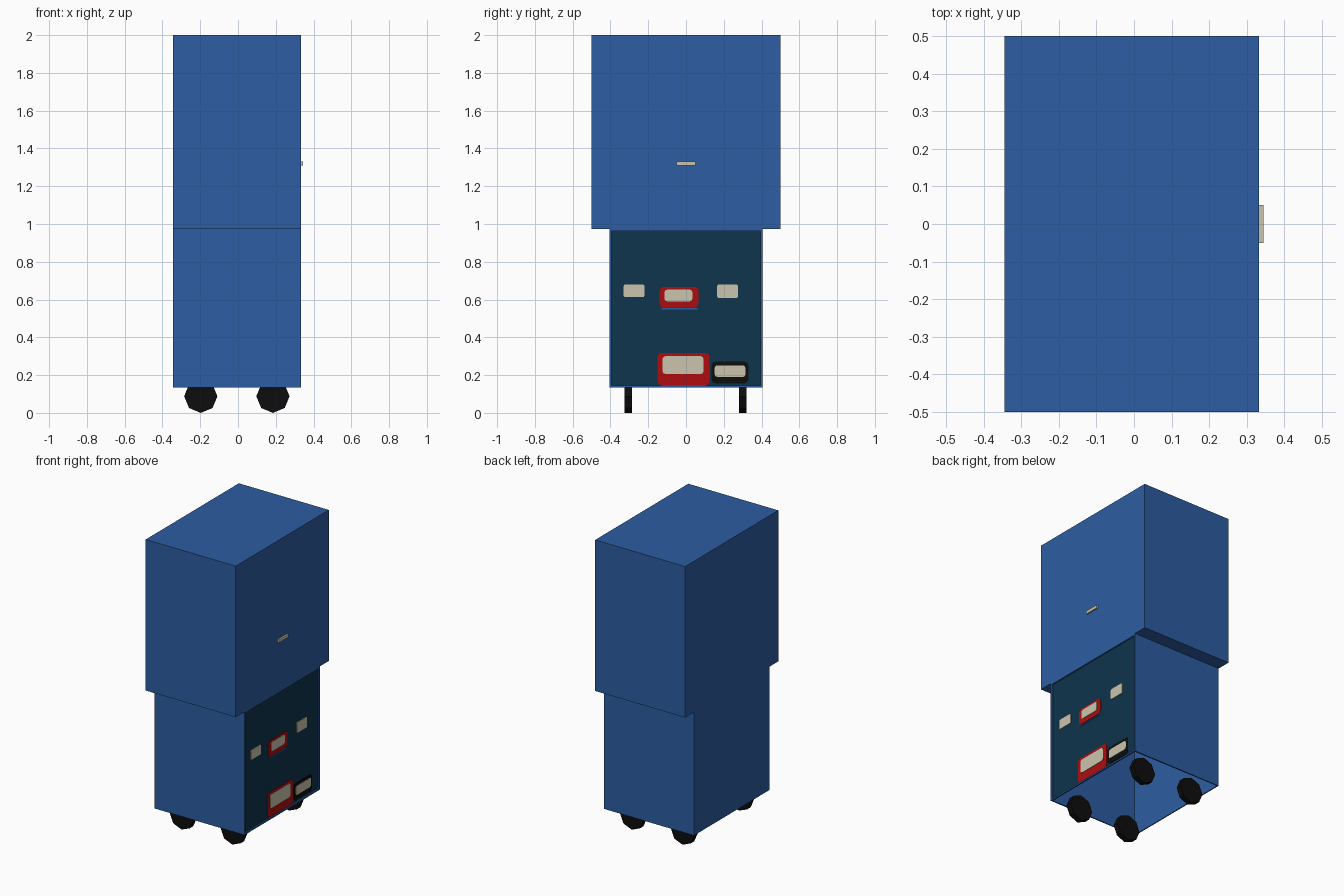
import bpy
import bmesh
import math
from mathutils import Vector

old = bpy.data.objects.get("Cube")
if old:
    bpy.data.objects.remove(old, do_unlink=True)


def material(name, rgb):
    m = bpy.data.materials.new(name)
    m.use_nodes = True
    color = (*rgb, 1)
    m.diffuse_color = color
    m.node_tree.nodes["Principled BSDF"].inputs["Base Color"].default_value = color
    return m


blue = material("cabinet blue", (0.026, 0.109, 0.36))
teal = material("dark teal", (0.0045, 0.035, 0.075))
cream = material("cream", (0.6, 0.56, 0.42))
red = material("red", (0.42, 0.004, 0.005))
black = material("black", (0.004, 0.004, 0.004))


def box(name, lo, hi, mat, corner=0, open_sides=()):
    """Box between two corners; corner rounds the edges running along x."""
    lo, hi = Vector(lo), Vector(hi)
    bm = bmesh.new()
    bmesh.ops.create_cube(bm, size=1)
    for v in bm.verts:
        v.co = (lo + hi) / 2 + v.co * (hi - lo)
    if corner:
        along_x = [e for e in bm.edges if abs(e.verts[0].co.x - e.verts[1].co.x) > 1e-5]
        bmesh.ops.bevel(bm, geom=along_x, offset=corner, segments=2, profile=0.5, affect="EDGES")
    bm.normal_update()
    gone = [f for f in bm.faces if any(f.normal.dot(Vector(d)) > 0.9 for d in open_sides)]
    bmesh.ops.delete(bm, geom=gone, context="FACES")
    mesh = bpy.data.meshes.new(name)
    bm.to_mesh(mesh)
    bm.free()
    mesh.materials.append(mat)
    obj = bpy.data.objects.new(name, mesh)
    bpy.context.collection.objects.link(obj)
    return obj


BACK, FACE = -0.344, 0.333
BASE, SPLIT = 0.135, 0.973
RIM = 0.01

# Upper cabinet and its handle
box("upper_cabinet", (BACK, -0.5, SPLIT), (FACE, 0.5, 2), blue)
box("handle", (FACE, -0.05, 1.31), (FACE + 0.011, 0.05, 1.33), cream)

# Lower cabinet: thin walls, open underneath and at the display side
walls = box("lower_cabinet_walls", (BACK, -0.405, BASE), (FACE, 0.405, SPLIT), blue,
            open_sides=((1, 0, 0), (0, 0, 1), (0, 0, -1)))
shell = walls.modifiers.new("thickness", "SOLIDIFY")
shell.thickness = RIM
shell.offset = -1
for name, z in (("bottom_rim", BASE), ("top_rim", SPLIT - RIM)):
    box(name, (FACE - RIM, -0.4, z), (FACE, 0.4, z + RIM), blue)

# Recessed display panel
PANEL = FACE - 0.009
box("display_panel", (PANEL - 0.005, -0.396, BASE + RIM), (PANEL, 0.396, SPLIT - RIM), teal)

# Plates on the panel: name, y range, z range, colour, layer, corner radius
plates = [
    ("right_small_window", -0.33, -0.22, 0.613, 0.68, cream, 1, 0.008),
    ("left_small_window", 0.165, 0.275, 0.608, 0.68, cream, 1, 0.008),
    ("middle_frame", -0.14, 0.066, 0.558, 0.667, red, 1, 0.02),
    ("middle_window", -0.114, 0.034, 0.59, 0.653, cream, 2, 0.015),
    ("middle_ledge", -0.13, 0.06, 0.548, 0.554, blue, 1, 0),
    ("lower_frame", -0.15, 0.124, 0.146, 0.318, red, 1, 0.02),
    ("lower_window", -0.124, 0.093, 0.206, 0.3, cream, 2, 0.015),
    ("side_frame", 0.135, 0.33, 0.156, 0.272, black, 1, 0.02),
    ("side_window", 0.151, 0.315, 0.19, 0.252, cream, 2, 0.015),
]
for name, y0, y1, z0, z1, mat, layer, corner in plates:
    box(name, (PANEL, y0, z0), (PANEL + 0.003 * layer, y1, z1), mat, corner)

# Eight-sided wheels
R = 0.088
for end, x in (("back", -0.197), ("face", 0.185)):
    for side, y in (("right", -0.306), ("left", 0.3)):
        bpy.ops.mesh.primitive_cylinder_add(vertices=8, radius=R, depth=0.038,
                                            location=(x, y, R), rotation=(math.pi / 2, 0, 0))
        wheel = bpy.context.object
        wheel.name = f"{end}_{side}_wheel"
        wheel.data.materials.append(black)
